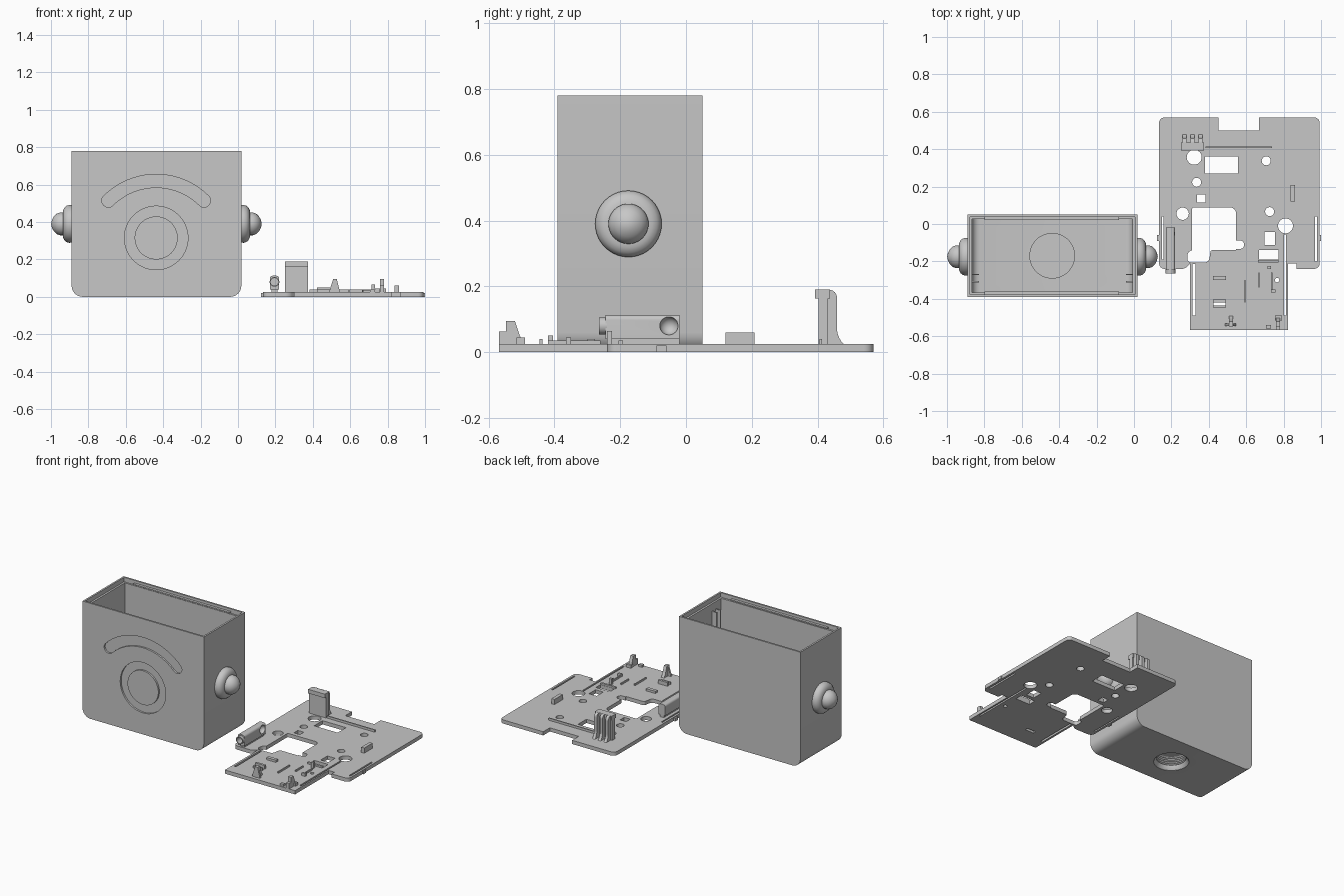
import bpy, bmesh
from math import sin, cos, pi, radians

cube = bpy.data.objects.get("Cube")
if cube:
    bpy.data.objects.remove(cube, do_unlink=True)

grey = bpy.data.materials.new("light grey")
grey.use_nodes = True
colour = (0.57, 0.57, 0.57, 1)
grey.diffuse_color = colour
grey.node_tree.nodes["Principled BSDF"].inputs["Base Color"].default_value = colour


def finish(name, bm):
    bmesh.ops.remove_doubles(bm, verts=bm.verts, dist=0.0002)
    bmesh.ops.recalc_face_normals(bm, faces=bm.faces)
    mesh = bpy.data.meshes.new(name)
    bm.to_mesh(mesh)
    bm.free()
    mesh.materials.append(grey)
    ob = bpy.data.objects.new(name, mesh)
    bpy.context.collection.objects.link(ob)
    return ob


def evaluated_mesh(ob):
    bpy.context.view_layer.update()
    deps = bpy.context.evaluated_depsgraph_get()
    return bpy.data.meshes.new_from_object(ob.evaluated_get(deps))


# Filled outline with holes, extruded from a to b across the given plane
def prism(name, loops, a, b, plane="xy"):
    curve = bpy.data.curves.new(name, "CURVE")
    curve.dimensions = "2D"
    curve.fill_mode = "BOTH"
    curve.extrude = (b - a) / 2
    for loop in loops:
        spline = curve.splines.new("POLY")
        spline.points.add(len(loop) - 1)
        for p, (u, v) in zip(spline.points, loop):
            p.co = (u, v, 0, 1)
        spline.use_cyclic_u = True
    temp = bpy.data.objects.new(name + "_outline", curve)
    bpy.context.collection.objects.link(temp)
    mesh = evaluated_mesh(temp)
    bpy.data.objects.remove(temp, do_unlink=True)
    bm = bmesh.new()
    bm.from_mesh(mesh)
    for vert in bm.verts:
        u, v, w = vert.co
        w += (a + b) / 2
        vert.co = {"xy": (u, v, w), "xz": (u, w, v), "yz": (w, u, v)}[plane]
    for f in bm.faces:
        f.smooth = False
        f.material_index = 0
    return finish(name, bm)


def rect(x0, x1, y0, y1):
    return [(x0, y0), (x1, y0), (x1, y1), (x0, y1)]


def circle(x, y, r, n=32):
    return [(x + r * cos(2 * pi * i / n), y + r * sin(2 * pi * i / n)) for i in range(n)]


# Polygon whose corners carry an optional rounding radius
def rounded(corners, steps=6):
    out = []
    for i, c in enumerate(corners):
        x, y = c[:2]
        if len(c) < 3:
            out.append((x, y))
            continue
        ends = []
        for q in (corners[i - 1], corners[(i + 1) % len(corners)]):
            dx, dy = q[0] - x, q[1] - y
            k = c[2] / (dx * dx + dy * dy) ** 0.5
            ends.append((x + dx * k, y + dy * k))
        (ax, ay), (bx, by) = ends
        for s in range(steps + 1):
            t = s / steps * pi / 2
            p, q = 1 - sin(t), 1 - cos(t)
            out.append((x + (ax - x) * p + (bx - x) * q, y + (ay - y) * p + (by - y) * q))
    return out


def box(name, x0, x1, y0, y1, z0, z1):
    return prism(name, [rect(x0, x1, y0, y1)], z0, z1)


# Surface of revolution; profile is (distance along axis, radius)
def lathe(name, profile, place, n=40):
    bm = bmesh.new()
    rings = [[bm.verts.new(place(d, r * cos(2 * pi * i / n), r * sin(2 * pi * i / n)))
              for i in range(n)] for d, r in profile]
    for a, b in zip(rings, rings[1:]):
        for i in range(n):
            j = (i + 1) % n
            bm.faces.new((a[i], a[j], b[j], b[i]))
    return finish(name, bm)


def smooth(ob):
    bpy.ops.object.select_all(action="DESELECT")
    ob.select_set(True)
    bpy.context.view_layer.objects.active = ob
    bpy.ops.object.shade_smooth_by_angle(angle=radians(32))


def cut(ob, cutters):
    for c in cutters:
        m = ob.modifiers.new("cut", "BOOLEAN")
        m.operation, m.solver, m.object = "DIFFERENCE", "EXACT", c
    mesh = evaluated_mesh(ob)
    ob.modifiers.clear()
    ob.data = mesh
    for c in cutters:
        bpy.data.objects.remove(c, do_unlink=True)


# Open-topped case with rounded lower corners
X, Y = -0.4375, -0.17
case = prism("case", [rounded([(-0.89, 0, 0.06), (0.018, 0, 0.06), (0.018, 0.78), (-0.89, 0.78)])],
             -0.39, 0.05, "xz")
arc = [(45 - 4.5 * i, 0.397) for i in range(21)]
slot = [(X + r * sin(radians(a)), 0.258 + r * cos(radians(a))) for a, r in arc]
for side in (-1, 1):
    cx, cz = X + side * 0.362 * sin(pi / 4), 0.258 + 0.362 * cos(pi / 4)
    start = 3 * pi / 4 if side < 0 else -3 * pi / 4
    for i in range(1, 8):
        t = start + pi * i / 8
        slot.append((cx + 0.035 * cos(t), cz + 0.035 * sin(t)))
    if side < 0:
        slot += [(X + 0.327 * sin(radians(-a)), 0.258 + 0.327 * cos(radians(a))) for a, r in arc]
cut(case, [
    prism("cavity", [rounded([(-0.865, 0.025, 0.04), (-0.007, 0.025, 0.04), (-0.007, 0.9), (-0.865, 0.9)])],
          -0.365, 0.027, "xz"),
    box("rim_step", -0.878, 0.006, -0.378, 0.038, 0.75, 0.9),
    prism("arc_groove", [slot], -0.42, -0.378, "xz"),
    prism("ring_groove", [circle(X, 0.315, 0.17, 64), circle(X, 0.315, 0.115, 64)], -0.42, -0.378, "xz"),
    prism("base_opening", [circle(X, Y, 0.107, 48)], -0.1, 0.1),
])
smooth(case)

# Threaded socket in the underside
thread = [(0, 0.122), (0.1, 0.122), (0.1, 0), (0.085, 0), (0.085, 0.09)]
for i in range(5):
    thread += [(0.08 - i * 0.012, 0.098), (0.074 - i * 0.012, 0.09)]
thread += [(0.018, 0.092), (0, 0.107), (0, 0.122)]
smooth(lathe("threaded_socket", thread, lambda d, u, v: (X + u, Y + v, 0.001 + d), 48))

# Inner guide rails and rim ridges
for y in (-0.31, -0.27):
    box("left_guide_rail", -0.042, -0.005, y - 0.004, y + 0.004, 0.03, 0.7)
    box("right_guide_rail", -0.867, -0.83, y - 0.004, y + 0.004, 0.03, 0.7)
for y in (-0.37, 0.03):
    box("rim_ridge", -0.8, -0.08, y - 0.009, y + 0.009, 0.755, 0.763)

# Stepped dome on each side
dome = [(-0.005, 0), (-0.005, 0.1), (0.012, 0.101), (0.027, 0.097), (0.038, 0.087), (0.045, 0.073),
        (0.046, 0.061), (0.062, 0.061), (0.08, 0.054), (0.095, 0.039), (0.105, 0.02), (0.109, 0)]
for name, s, x in (("left_dome", 1, 0.018), ("right_dome", -1, -0.89)):
    smooth(lathe(name, dome, lambda d, u, v: (x + s * d, -0.175 + u, 0.39 + v)))

# Chassis plate with its openings
outline = rounded([(0.134, -0.24, 0.03), (0.275, -0.24, 0.02), (0.30, -0.21), (0.30, -0.568), (0.824, -0.568),
                   (0.824, -0.21), (0.868, -0.21), (0.868, -0.24), (0.993, -0.24, 0.03), (0.993, 0.57, 0.03),
                   (0.668, 0.57), (0.668, 0.5), (0.452, 0.5), (0.452, 0.57), (0.134, 0.57, 0.03)])
window = rounded([(0.31, 0.088, 0.01), (0.545, 0.088, 0.03), (0.545, -0.088), (0.588, -0.088, 0.02),
                  (0.588, -0.133, 0.02), (0.545, -0.133), (0.545, -0.14), (0.41, -0.14, 0.01),
                  (0.40, -0.205, 0.02), (0.285, -0.205, 0.02), (0.285, -0.15, 0.02), (0.31, -0.14)])
holes = [circle(*c) for c in (
    (0.322, 0.357, 0.04), (0.707, 0.338, 0.024), (0.335, 0.223, 0.024), (0.26, 0.055, 0.033),
    (0.725, 0.066, 0.024), (0.81, -0.01, 0.04), (0.765, -0.3, 0.012))]
holes += [rect(*r) for r in (
    (0.38, 0.556, 0.27, 0.36), (0.337, 0.382, 0.115, 0.158), (0.697, 0.755, -0.113, -0.042),
    (0.667, 0.772, -0.19, -0.14), (0.314, 0.328, -0.49, -0.215), (0.803, 0.814, -0.49, -0.056),
    (0.149, 0.158, -0.19, 0.04), (0.968, 0.979, -0.2, 0.04), (0.425, 0.49, -0.44, -0.42))]
smooth(prism("chassis_plate", [outline, window] + holes, 0, 0.025))
box("left_edge_tab", 0.985, 1.0, -0.09, -0.06, 0, 0.02)
box("right_edge_tab", 0.122, 0.138, -0.09, -0.06, 0, 0.02)

# Tall rear clip with three ribs
clip = rounded([(0.403, 0.02), (0.403, 0.165), (0.393, 0.165), (0.393, 0.19), (0.459, 0.19, 0.025),
                (0.459, 0.045, 0.025), (0.484, 0.02)])
for x in (0.26, 0.3025, 0.345):
    prism("clip_rib", [clip], x, x + 0.02, "yz")
box("clip_front", 0.25, 0.375, 0.403, 0.432, 0.02, 0.166)
box("clip_lip", 0.25, 0.375, 0.392, 0.437, 0.163, 0.19)

# Bearing block with bore and a round dimple in its side
ball = [(-0.028 * cos(pi * i / 12), 0.028 * sin(pi * i / 12)) for i in range(13)]
block = rounded([(0.17, 0.04), (0.22, 0.04), (0.22, 0.113, 0.015), (0.17, 0.113, 0.015)])
bearing = prism("bearing_block", [block], -0.245, -0.02, "xz")
cut(bearing, [
    prism("bore", [circle(0.195, 0.08, 0.02, 24)], -0.3, -0.1, "xz"),
    lathe("dimple", ball, lambda d, u, v: (0.222 + d, -0.052 + u, 0.08 + v), 24),
])
smooth(bearing)
smooth(prism("bearing_sleeve", [circle(0.195, 0.08, 0.026), circle(0.195, 0.08, 0.02)],
             -0.264, -0.24, "xz"))
box("bearing_foot", 0.18, 0.21, -0.23, -0.02, 0.02, 0.045)

# Front wedge hooks
wedge = [(-0.547, 0.02), (-0.547, 0.095), (-0.52, 0.095), (-0.505, 0.05), (-0.488, 0.02)]
for x in (0.507, 0.758):
    prism("wedge_hook", [wedge], x, x + 0.022, "yz")
brace = [(0.485, 0.02), (0.507, 0.09), (0.529, 0.09), (0.547, 0.02)]
prism("hook_brace", [brace], -0.545, -0.532, "xz")
box("hook_foot", 0.755, 0.79, -0.515, -0.49, 0.02, 0.045)
box("hook_foot", 0.758, 0.78, -0.568, -0.545, 0.02, 0.062)

# Ribs, cradles and latches standing on the plate
for name, dims in (
        ("rear_rib", (0.382, 0.737, 0.406, 0.414, 0.04)), ("side_block", (0.837, 0.86, 0.12, 0.208, 0.06)),
        ("rear_cradle", (0.423, 0.493, -0.3, -0.277, 0.04)), ("front_cradle", (0.423, 0.493, -0.42, -0.405, 0.05)),
        ("front_cradle", (0.423, 0.493, -0.446, -0.436, 0.04)), ("cable_rib", (0.59, 0.597, -0.42, -0.3, 0.036)),
        ("cable_rib", (0.665, 0.672, -0.34, -0.26, 0.036)), ("cable_rib", (0.732, 0.74, -0.36, -0.26, 0.036)),
        ("latch", (0.715, 0.732, -0.24, -0.225, 0.065)), ("latch", (0.732, 0.757, -0.365, -0.35, 0.045)),
        ("latch", (0.707, 0.732, -0.56, -0.54, 0.04)), ("bridge", (0.662, 0.772, -0.205, -0.192, 0.036))):
    box(name, *dims[:4], 0.02, dims[4])
